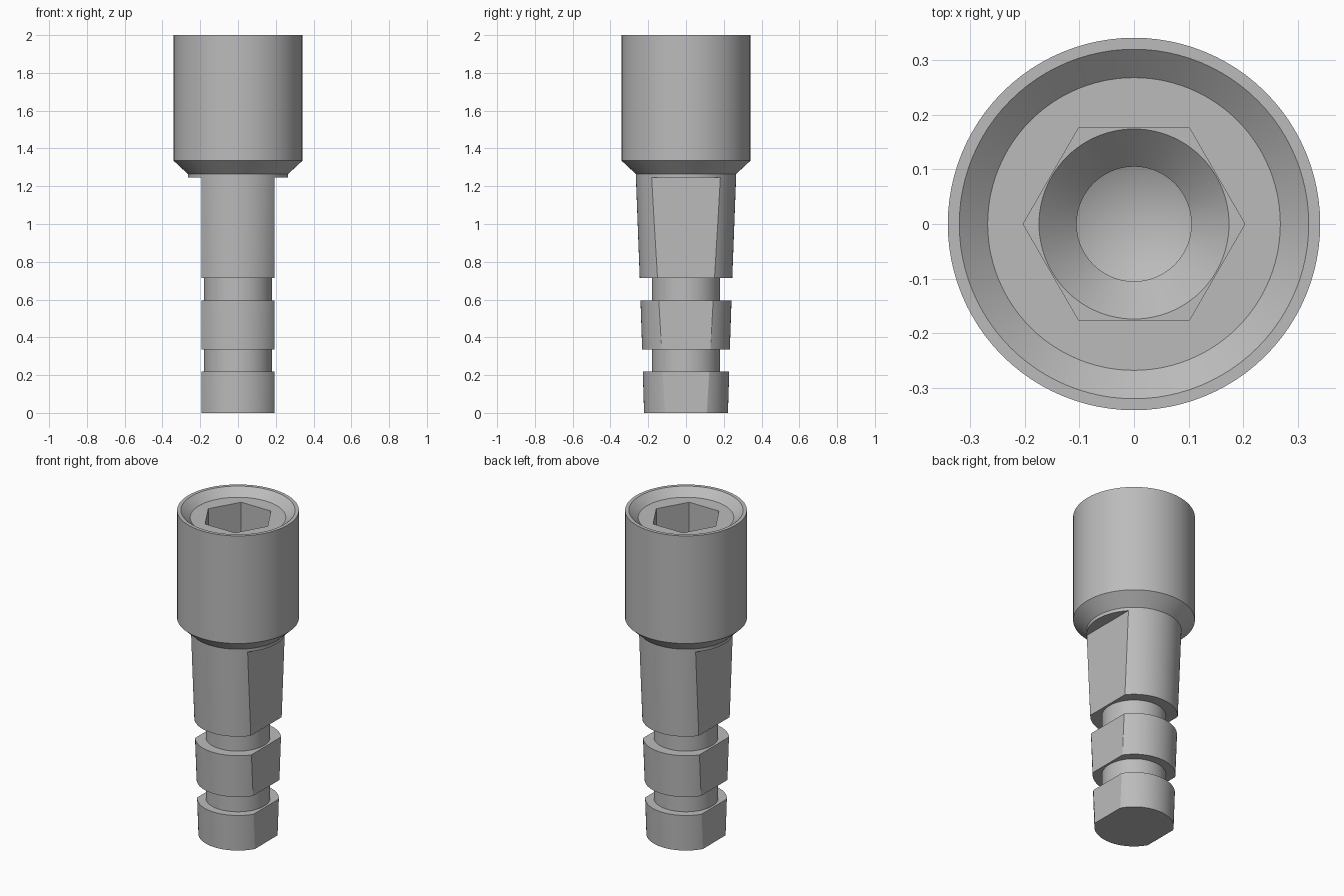
import bpy, bmesh, math

cube = bpy.data.objects.get("Cube")
if cube:
    bpy.data.objects.remove(cube, do_unlink=True)

steel = bpy.data.materials.new("grey_steel")
steel.use_nodes = True
GREY = (0.5, 0.5, 0.5, 1)
steel.diffuse_color = GREY
steel.node_tree.nodes["Principled BSDF"].inputs["Base Color"].default_value = GREY


def make_object(name, bm):
    bmesh.ops.recalc_face_normals(bm, faces=bm.faces)
    mesh = bpy.data.meshes.new(name)
    bm.to_mesh(mesh)
    bm.free()
    mesh.materials.append(steel)
    obj = bpy.data.objects.new(name, mesh)
    bpy.context.collection.objects.link(obj)
    return obj


def lathe(name, profile, sides=96):
    """Spin a closed (radius, height) profile around the z axis."""
    bm = bmesh.new()
    rings = []
    for r, z in profile:
        if r == 0:
            rings.append([bm.verts.new((0, 0, z))] * sides)
        else:
            angles = [math.tau * i / sides for i in range(sides)]
            rings.append([bm.verts.new((r * math.cos(a), r * math.sin(a), z)) for a in angles])
    for low, high in zip(rings, rings[1:]):
        for i in range(sides):
            j = (i + 1) % sides
            corners = dict.fromkeys((low[i], low[j], high[j], high[i]))
            bm.faces.new(list(corners))
    return make_object(name, bm)


def box(name, centre, size):
    bm = bmesh.new()
    bmesh.ops.create_cube(bm, size=1)
    bmesh.ops.scale(bm, vec=size, verts=bm.verts)
    bmesh.ops.translate(bm, vec=centre, verts=bm.verts)
    return make_object(name, bm)


def carve(target, cutter):
    mod = target.modifiers.new("carve", 'BOOLEAN')
    mod.operation = 'DIFFERENCE'
    mod.solver = 'EXACT'
    mod.object = cutter
    bpy.context.view_layer.objects.active = target
    bpy.ops.object.modifier_apply(modifier=mod.name)
    bpy.data.objects.remove(cutter, do_unlink=True)


# Tapered shank with two grooves, collar and countersunk head
body = lathe("socket_body", [
    (0, 0), (0.222, 0), (0.229, 0.22),
    (0.18, 0.22), (0.18, 0.335),
    (0.232, 0.335), (0.241, 0.595),
    (0.18, 0.595), (0.18, 0.715),
    (0.245, 0.715), (0.266, 1.265),
    (0.341, 1.335), (0.341, 2),
    (0.32, 2), (0.268, 1.955), (0, 1.955)])

# Flats on both sides of the shank
for side in (-1, 1):
    carve(body, box("flat_cutter", (side * 0.443, 0, 0.52), (0.5, 1, 1.45)))

# Hexagonal socket
hexagon = lathe("hex_cutter", [(0, 1.45), (0.203, 1.45), (0.203, 2.1), (0, 2.1)], sides=6)
carve(body, hexagon)

# Tapered bore with a drill point under the hexagon
carve(body, lathe("bore_cutter", [
    (0, 1.25), (0.105, 1.3), (0.105, 1.38), (0.174, 1.45), (0.174, 1.6), (0, 1.6)]))

bpy.ops.object.select_all(action='DESELECT')
body.select_set(True)
bpy.context.view_layer.objects.active = body
bpy.ops.object.shade_smooth_by_angle(angle=math.radians(20))
